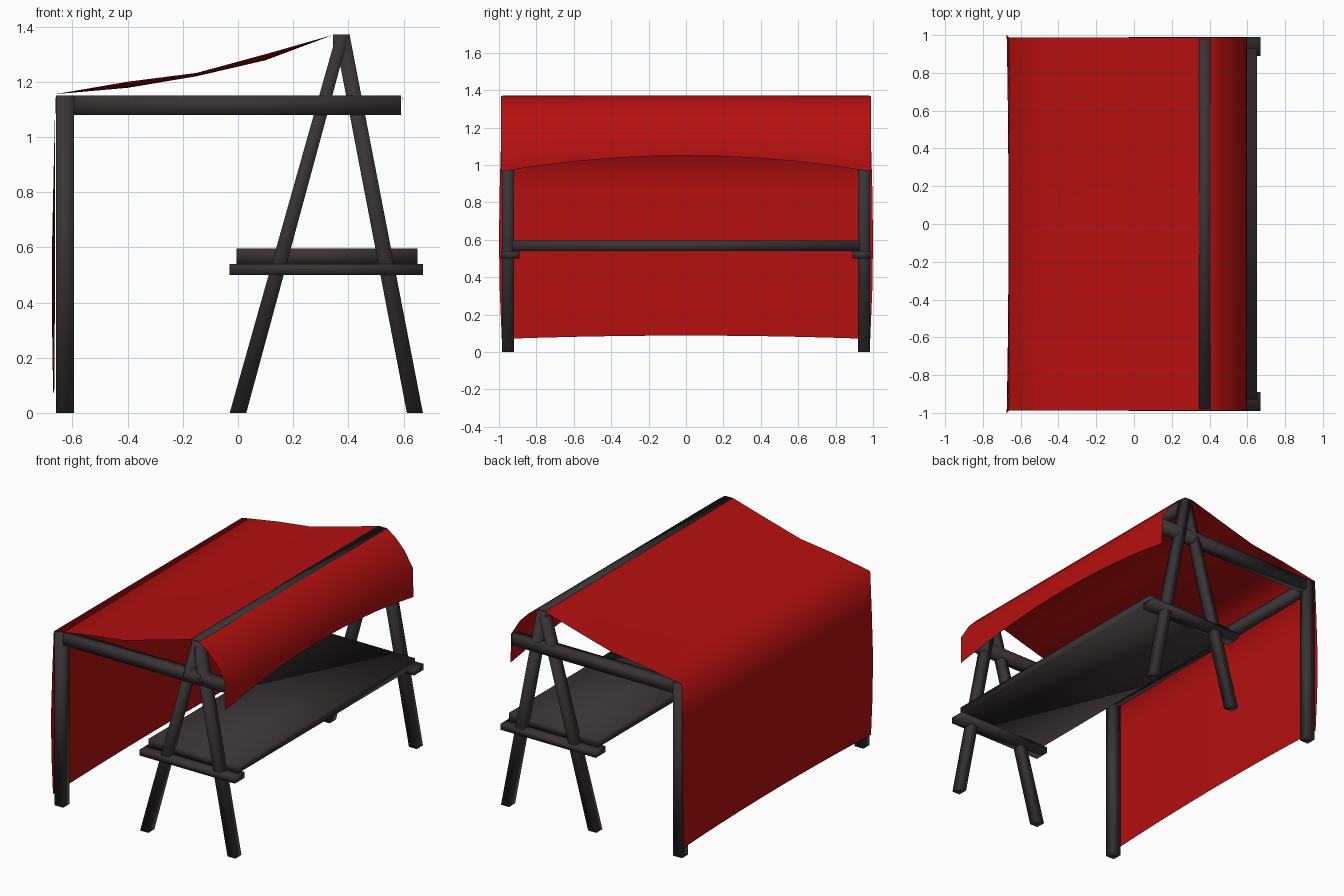
import bpy, bmesh

if "Cube" in bpy.data.objects:
    bpy.data.objects.remove(bpy.data.objects["Cube"])


def material(name, rgb):
    m = bpy.data.materials.new(name)
    m.diffuse_color = (*rgb, 1)
    m.use_nodes = True
    m.node_tree.nodes["Principled BSDF"].inputs["Base Color"].default_value = m.diffuse_color
    return m


WOOD = material("dark wood", (0.040, 0.033, 0.034))
CLOTH = material("red cloth", (0.46, 0.005, 0.005))


def finish(name, bm, mat):
    bmesh.ops.recalc_face_normals(bm, faces=bm.faces)
    me = bpy.data.meshes.new(name)
    bm.to_mesh(me)
    bm.free()
    me.materials.append(mat)
    for p in me.polygons:
        p.use_smooth = True
    ob = bpy.data.objects.new(name, me)
    bpy.context.collection.objects.link(ob)
    return ob


def prism(name, bottom, top, y, z):
    """Block whose x range may differ between bottom and top."""
    bm = bmesh.new()
    rings = []
    for (x0, x1), h in ((bottom, z[0]), (top, z[1])):
        rings.append([bm.verts.new(c) for c in
                      ((x0, y[0], h), (x1, y[0], h), (x1, y[1], h), (x0, y[1], h))])
    a, b = rings
    bm.faces.new(a[::-1])
    bm.faces.new(b)
    for i in range(4):
        j = (i + 1) % 4
        bm.faces.new((a[i], a[j], b[j], b[i]))
    return finish(name, bm, WOOD)


# End frames, one at each end of the stall
for side, s in (("front", -1), ("rear", 1)):
    ys = sorted((s * 0.92, s * 0.985))
    prism(side + "_back_post", (-0.66, -0.595), (-0.66, -0.595), ys, (0, 1.15))
    prism(side + "_roof_beam", (-0.595, 0.59), (-0.595, 0.59), ys, (1.08, 1.15))
    prism(side + "_inner_leg", (-0.03, 0.03), (0.355, 0.40), ys, (0, 1.365))
    prism(side + "_outer_leg", (0.612, 0.67), (0.35, 0.405), ys, (0, 1.367))
    prism(side + "_shelf_bearer", (-0.03, 0.67), (-0.03, 0.67),
          sorted((s * 0.89, s * 0.99)), (0.50, 0.54))

# Long parts joining the frames
prism("ridge_beam", (0.345, 0.405), (0.345, 0.405), (-0.98, 0.98), (1.315, 1.372))
prism("back_rail", (-0.655, -0.598), (-0.655, -0.598), (-0.92, 0.92), (1.085, 1.148))
prism("shelf", (-0.005, 0.65), (-0.005, 0.65), (-0.93, 0.93), (0.54, 0.595))

# Cloth profile: x, z at the ends, half width, and shift of x, z at mid length
profile = [
    (-0.670, 0.07, 0.985, 0.005, 0.018),
    (-0.674, 0.33, 0.996, 0.010, 0.008),
    (-0.674, 0.60, 1.000, 0.010, 0.0),
    (-0.668, 0.88, 0.996, 0.005, 0.0),
    (-0.662, 1.155, 0.988, 0.0, 0.0),
    (-0.40, 1.200, 0.988, 0.0, -0.022),
    (-0.15, 1.232, 0.988, 0.0, -0.012),
    (0.10, 1.300, 0.988, 0.0, -0.022),
    (0.345, 1.370, 0.988, 0.0, 0.0),
    (0.405, 1.370, 0.988, 0.0, 0.0),
    (0.47, 1.322, 0.988, 0.0, 0.0),
    (0.53, 1.260, 0.988, 0.0, 0.0),
    (0.595, 1.155, 0.988, 0.0, 0.0),
    (0.597, 0.965, 0.988, 0.0, 0.085),
]
N = 10
bm = bmesh.new()
rows = []
for x, z, w, dx, dz in profile:
    row = []
    for i in range(N + 1):
        t = 2 * i / N - 1
        k = 1 - t * t
        row.append(bm.verts.new((x + dx * k, w * t, z + dz * k)))
    rows.append(row)
for a, b in zip(rows, rows[1:]):
    for i in range(N):
        bm.faces.new((a[i], b[i], b[i + 1], a[i + 1]))
canopy = finish("cloth_canopy", bm, CLOTH)
# Outer side of the sheet faces up
if canopy.data.polygons[5 * N].normal.z < 0:
    canopy.data.flip_normals()
